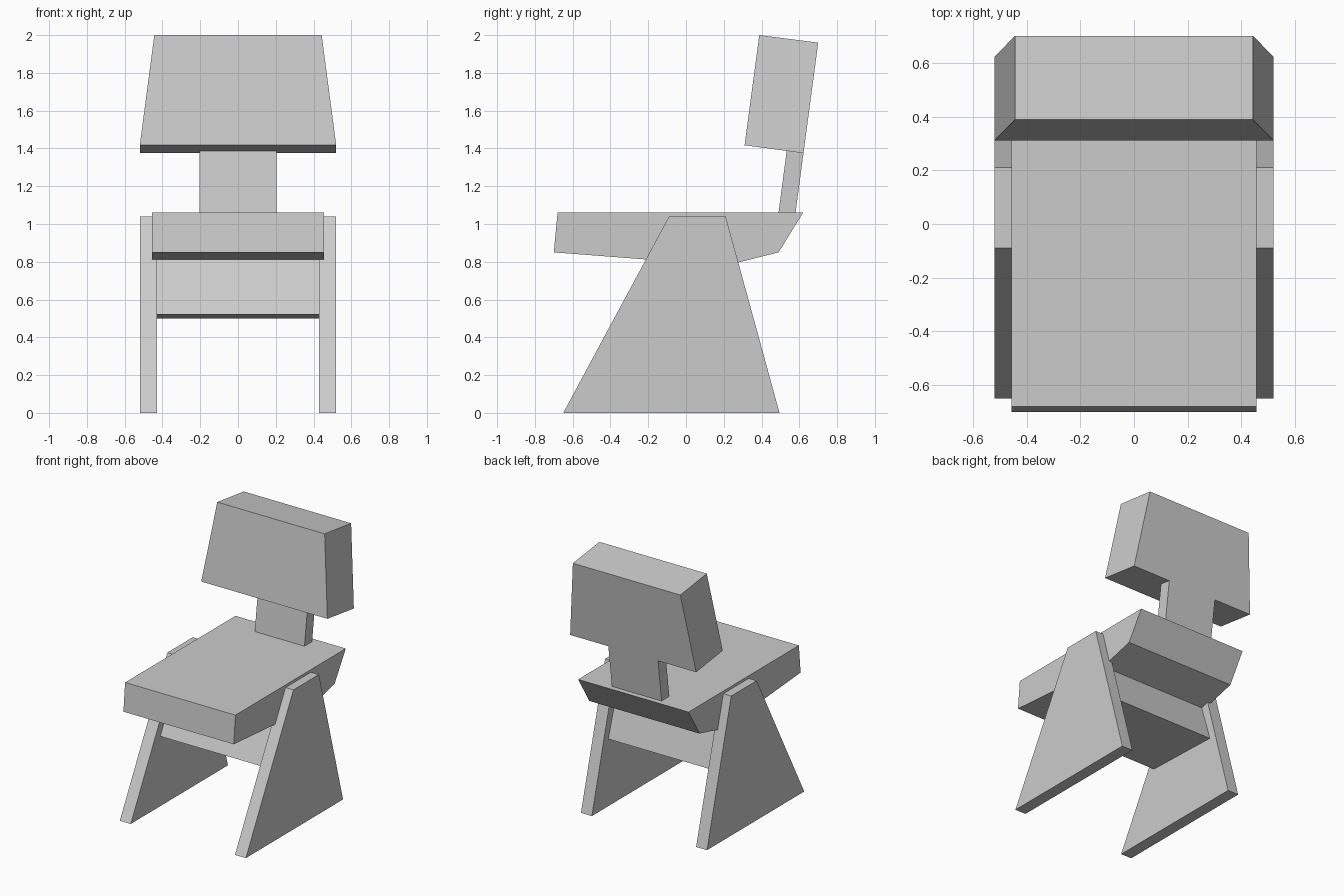
import bpy, bmesh

if "Cube" in bpy.data.objects:
    bpy.data.objects.remove(bpy.data.objects["Cube"])


def prism(name, profile, x0, x1, widths=None):
    """Extrude a (y, z) profile from x0 to x1; optional half width per profile point."""
    bm = bmesh.new()
    sides = []
    for i, x in enumerate((x0, x1)):
        sides.append([bm.verts.new(((widths[k] * (-1, 1)[i]) if widths else x, y, z))
                      for k, (y, z) in enumerate(profile)])
    a, b = sides
    n = len(profile)
    bm.faces.new(a)
    bm.faces.new(b[::-1])
    for k in range(n):
        j = (k + 1) % n
        bm.faces.new((a[k], b[k], b[j], a[j]))
    bmesh.ops.recalc_face_normals(bm, faces=bm.faces)
    mesh = bpy.data.meshes.new(name)
    bm.to_mesh(mesh)
    bm.free()
    obj = bpy.data.objects.new(name, mesh)
    bpy.context.collection.objects.link(obj)
    return obj


# Seat cushion with angled nose and undercut back
prism("seat", [(-0.70, 0.85), (-0.68, 1.06), (0.62, 1.06), (0.49, 0.85), (0.21, 0.78)],
      -0.455, 0.455)

# Tapered side panels serving as legs, mirrored across x
panel = prism("side_panels", [(-0.65, 0), (-0.09, 1.04), (0.21, 1.04), (0.495, 0)], 0.43, 0.52)
mirror = panel.modifiers.new("mirror", 'MIRROR')
mirror.use_axis = (True, False, False)

# Support block between the panels, under the seat
prism("under_seat_block", [(-0.30, 0.52), (-0.15, 0.82), (0.21, 0.79), (0.30, 0.50)],
      -0.43, 0.43)

# Narrow post joining seat and backrest
prism("back_post", [(0.49, 1.06), (0.533, 1.387), (0.622, 1.375), (0.58, 1.06)], -0.205, 0.205)

# Backrest, narrower at the top and leaning back
prism("backrest", [(0.31, 1.417), (0.388, 2.0), (0.70, 1.96), (0.622, 1.375)], 0, 0,
      widths=[0.52, 0.443, 0.443, 0.52])
